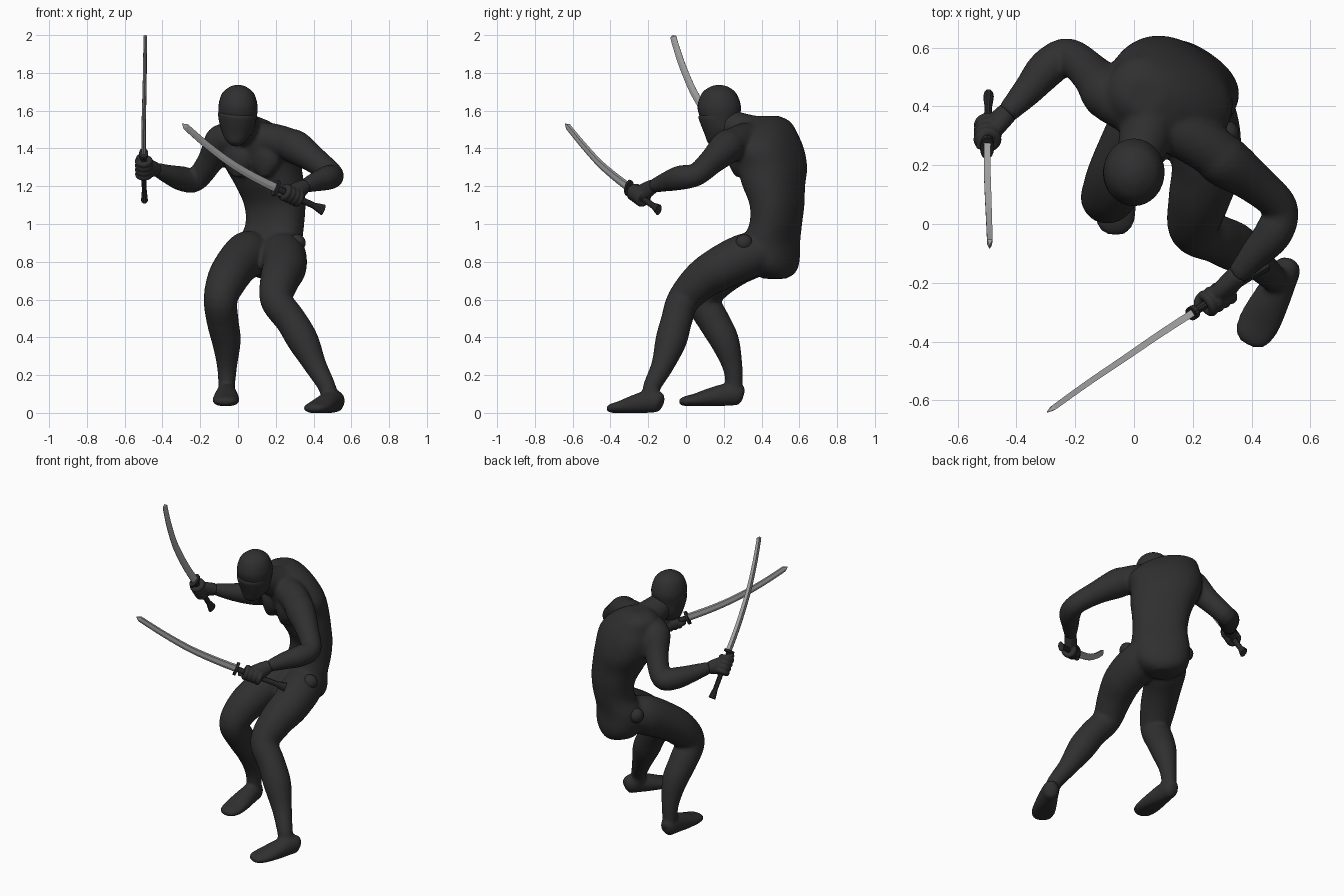
import bpy, bmesh, math
from mathutils import Vector as V

if "Cube" in bpy.data.objects:
    bpy.data.objects.remove(bpy.data.objects["Cube"])


def material(name, rgb):
    m = bpy.data.materials.new(name)
    m.diffuse_color = (*rgb, 1)
    m.use_nodes = True
    m.node_tree.nodes["Principled BSDF"].inputs["Base Color"].default_value = m.diffuse_color
    return m


CLOTH = material("black cloth", (0.029, 0.029, 0.030))
HILT = material("hilt black", (0.022, 0.022, 0.023))
STEEL = material("blade steel", (0.40, 0.40, 0.40))


def catmull(rows, steps):
    # smooth interpolation of rows of numbers
    if steps < 2:
        return rows
    out = []
    for i in range(len(rows) - 1):
        p = [rows[max(i - 1, 0)], rows[i], rows[i + 1], rows[min(i + 2, len(rows) - 1)]]
        for s in range(steps):
            t = s / steps
            out.append([0.5 * (2 * b + (c - a) * t + (2 * a - 5 * b + 4 * c - d) * t * t
                               + (3 * b - a - 3 * c + d) * t ** 3) for a, b, c, d in zip(*p)])
    return out + [list(rows[-1])]


def outline(n, power=1.0):
    # unit circle, squarer when power is below 1
    out = []
    for k in range(n):
        c, s = math.cos(2 * math.pi * k / n), math.sin(2 * math.pi * k / n)
        out.append((math.copysign(abs(c) ** power, c), math.copysign(abs(s) ** power, s)))
    return out


def loft(name, rows, mat=CLOTH, side=(1, 0, 0), axis=None, shape=outline(24), steps=5, floor=None, smooth=True):
    # tube through rows of (x, y, z, half width, half depth)
    rows = catmull([list(r) if len(r) == 5 else list(r) + [r[3]] for r in rows], steps)
    pts = [V(r[:3]) for r in rows]
    n = len(shape)
    bm = bmesh.new()
    rings = []
    for i, (p, r) in enumerate(zip(pts, rows)):
        t = V(axis) if axis else (pts[min(i + 1, len(pts) - 1)] - pts[max(i - 1, 0)])
        t.normalize()
        u = V(side) - t * V(side).dot(t)
        u.normalize()
        w = t.cross(u)
        ring = []
        for a, b in shape:
            q = p + u * (a * r[3]) + w * (b * r[4])
            if floor is not None:
                q.z = max(q.z, floor)
            ring.append(bm.verts.new(q))
        rings.append(ring)
    for a, b in zip(rings, rings[1:]):
        for k in range(n):
            bm.faces.new((a[k], a[(k + 1) % n], b[(k + 1) % n], b[k]))
    bm.faces.new(rings[0][::-1])
    bm.faces.new(rings[-1])
    bmesh.ops.recalc_face_normals(bm, faces=bm.faces)
    me = bpy.data.meshes.new(name)
    bm.to_mesh(me)
    bm.free()
    for f in me.polygons:
        f.use_smooth = smooth
    me.materials.append(mat)
    ob = bpy.data.objects.new(name, me)
    bpy.context.collection.objects.link(ob)
    return ob


def merge(name, obs, voxel, relax):
    # fuse overlapping parts into one smooth skin
    bpy.ops.object.select_all(action='DESELECT')
    for o in obs:
        o.select_set(True)
    ob = obs[0]
    bpy.context.view_layer.objects.active = ob
    bpy.ops.object.join()
    ob.name = name
    m = ob.modifiers.new("fuse", 'REMESH')
    m.mode, m.voxel_size, m.use_smooth_shade = 'VOXEL', voxel, True
    s = ob.modifiers.new("relax", 'SMOOTH')
    s.factor, s.iterations = 0.5, relax
    for mod in ("fuse", "relax"):
        bpy.ops.object.modifier_apply(modifier=mod)
    return ob


# torso, turned so the left shoulder leads, left shoulder lower
ACROSS = (0.82, -0.57, 0)
parts = [loft("torso", [
    (.18, .47, .71, .05, .06), (.17, .465, .74, .12, .10), (.17, .455, .80, .165, .125),
    (.17, .45, .90, .177, .13), (.195, .475, 1.0, .165, .115), (.195, .482, 1.1, .173, .118),
    (.17, .465, 1.2, .19, .14), (.135, .455, 1.3, .21, .16), (.115, .43, 1.4, .222, .165),
    (.08, .42, 1.48, .185, .15), (.045, .435, 1.54, .13, .105), (.035, .435, 1.572, .06, .055)],
    side=ACROSS, axis=(0, 0, 1), shape=outline(36, .86))]
# shoulder girdle and neck
parts.append(loft("shoulders", [(-.09, .43, 1.45, .08), (.02, .38, 1.45, .09),
                                (.17, .31, 1.445, .09), (.28, .24, 1.42, .085)], side=(0, 0, 1)))
parts.append(loft("neck", [(.06, .38, 1.47, .10), (.03, .27, 1.51, .085), (0, .18, 1.56, .07)]))
# chest muscles
for x, y in ((0, .35), (.145, .29)):
    parts.append(loft("chest", [(x, y, 1.25, .03), (x, y, 1.31, .08, .05), (x, y, 1.38, .09, .055),
                                (x, y, 1.45, .03)], side=ACROSS, axis=(0, 0, 1)))
# arms
parts.append(loft("left_arm", [(.25, .26, 1.43, .07), (.30, .22, 1.41, .09), (.41, .14, 1.335, .07),
                               (.497, .055, 1.262, .061), (.475, -.03, 1.245, .065),
                               (.415, -.10, 1.225, .053), (.35, -.175, 1.20, .036)]))
parts.append(loft("right_arm", [(-.05, .41, 1.46, .06), (-.085, .44, 1.44, .09), (-.145, .51, 1.335, .07),
                                (-.225, .572, 1.232, .061), (-.295, .53, 1.24, .066),
                                (-.36, .455, 1.26, .053), (-.435, .375, 1.29, .036)], side=(0, 0, 1)))
# legs
parts.append(loft("left_leg", [(.24, .42, .86, .10), (.24, .32, .83, .122), (.245, .19, .77, .117),
                               (.22, .08, .70, .104), (.205, -.015, .595, .087), (.28, -.05, .49, .083),
                               (.345, -.08, .38, .083), (.41, -.125, .25, .06), (.47, -.18, .14, .047),
                               (.487, -.19, .07, .045)]))
parts.append(loft("right_leg", [(.08, .44, .86, .10), (.05, .36, .84, .122), (-.01, .25, .78, .114),
                                (-.06, .15, .70, .106), (-.092, .09, .60, .09), (-.082, .145, .49, .085),
                                (-.062, .205, .38, .077), (-.058, .245, .25, .054), (-.06, .255, .15, .045),
                                (-.06, .255, .09, .045)]))


# feet
def foot(name, heel, toe, base):
    h, d = V((*heel, base)), V((*toe, base)) - V((*heel, base))
    prof = ((0, .055, .025, .03), (.07, .06, .046, .055), (.25, .06, .055, .06), (.5, .045, .066, .052),
            (.75, .03, .072, .036), (.92, .024, .06, .026), (1, .018, .03, .014))
    return loft(name, [(*(h + d * f + V((0, 0, z))), a, b) for f, z, a, b in prof],
                side=(-d.y, d.x, 0), floor=base)


parts.append(foot("left_foot", (.535, -.125), (.388, -.41), 0.0))
parts.append(foot("right_foot", (-.06, .305), (-.065, -.035), 0.037))
merge("body", parts, .011, 5)

# head: hood and face wrap
loft("hood", [(0, .175, 1.736, .012, .012), (0, .175, 1.725, .045, .05), (0, .175, 1.69, .085, .092),
              (0, .176, 1.62, .104, .115), (0, .18, 1.55, .096, .10), (0, .19, 1.49, .082, .085),
              (-.01, .18, 1.44, .05, .055), (-.012, .17, 1.42, .02, .03)], axis=(0, 0, 1), shape=outline(32))
loft("face_wrap", [(-.004, .173, 1.60, .09, .095), (-.004, .172, 1.585, .101, .108),
                   (-.004, .176, 1.55, .099, .102), (-.006, .18, 1.49, .082, .083),
                   (-.012, .17, 1.44, .052, .055), (-.014, .165, 1.415, .018, .02)],
     side=(1, .1, 0), axis=(.05, -.18, 1), shape=outline(32))

# round pegs at the hips
for name, loc in (("left_hip_peg", (.312, .308, .90)), ("right_hip_peg", (.015, .50, .90))):
    bpy.ops.mesh.primitive_uv_sphere_add(segments=24, ring_count=14, radius=.046, location=loc)
    peg = bpy.context.object
    peg.name = name
    peg.data.materials.append(CLOTH)
    bpy.ops.object.shade_smooth()


# curved swords, each lying in an upright plane; flat spine above, thin edge below
def sword(side_name, pommel, guard, blade):
    p, g = V(pommel), V(guard)
    ax = (g - p).normalized()
    n = V((ax.y, -ax.x, 0)).normalized()
    loft(side_name + "_handle", [(*p, .018, .03), (*(p + ax * .03), .016, .024),
                                 (*(p + ax * .06), .013, .017), (*g, .014, .018)], HILT, n,
         shape=outline(10), steps=1, smooth=False)
    loft(side_name + "_guard", [(*(g - ax * .008), .024, .045), (*(g + ax * .008), .024, .045)],
         HILT, n, shape=outline(16), steps=1, smooth=False)
    path = catmull([list(g)] + [list(b) for b in blade], 5)
    last = len(path) - 1
    rows = [(*q, .012 - .003 * i / last, .022 - .006 * i / last) for i, q in enumerate(path)]
    rows[-1] = (*path[-1], .002, .002)
    loft(side_name + "_blade", rows, STEEL, n, shape=[(1, -1), (.9, .2), (.12, 1), (-.12, 1), (-.9, .2), (-1, -1)],
         steps=1, smooth=False)
    return ax


def hand(name, wrist, grip, ax):
    # palm, four fingers closed round the handle, and a thumb
    w, c = V(wrist), V(grip)
    d = (c - w).normalized()
    obs = [loft(name, [(*w, .036, .036), (*(w + (c - w) * .5), .048, .036),
                       (*(c - d * .015), .05, .032), (*(c + d * .01), .04, .02)], side=ax)]
    for k in range(4):
        bpy.ops.mesh.primitive_torus_add(location=c + ax * (.028 * (k - 1.5)), major_radius=.032,
                                         minor_radius=.0165, major_segments=24, minor_segments=10,
                                         rotation=ax.to_track_quat('Z', 'Y').to_euler())
        obs.append(bpy.context.object)
    s = d.cross(ax).normalized()
    obs.append(loft("thumb", [(*(w + (c - w) * .5 + ax * .03), .02),
                              (*(c + ax * .05 + s * .03), .017), (*(c + ax * .055 + d * .035), .013)], side=s))
    merge(name, obs, .005, 2)


a = sword("right_sword", (-.495, .435, 1.125), (-.50, .262, 1.37),
          [(-.50, .165, 1.50), (-.497, .08, 1.63), (-.495, .03, 1.72), (-.493, -.02, 1.84),
           (-.492, -.053, 1.94), (-.491, -.07, 2.0)])
hand("right_hand", (-.43, .38, 1.288), (-.498, .312, 1.298), a)
a = sword("left_sword", (.45, -.145, 1.075), (.20, -.302, 1.19),
          [(.08, -.38, 1.25), (-.04, -.462, 1.322), (-.17, -.55, 1.42), (-.295, -.64, 1.53)])
hand("left_hand", (.355, -.17, 1.203), (.283, -.25, 1.152), a)
